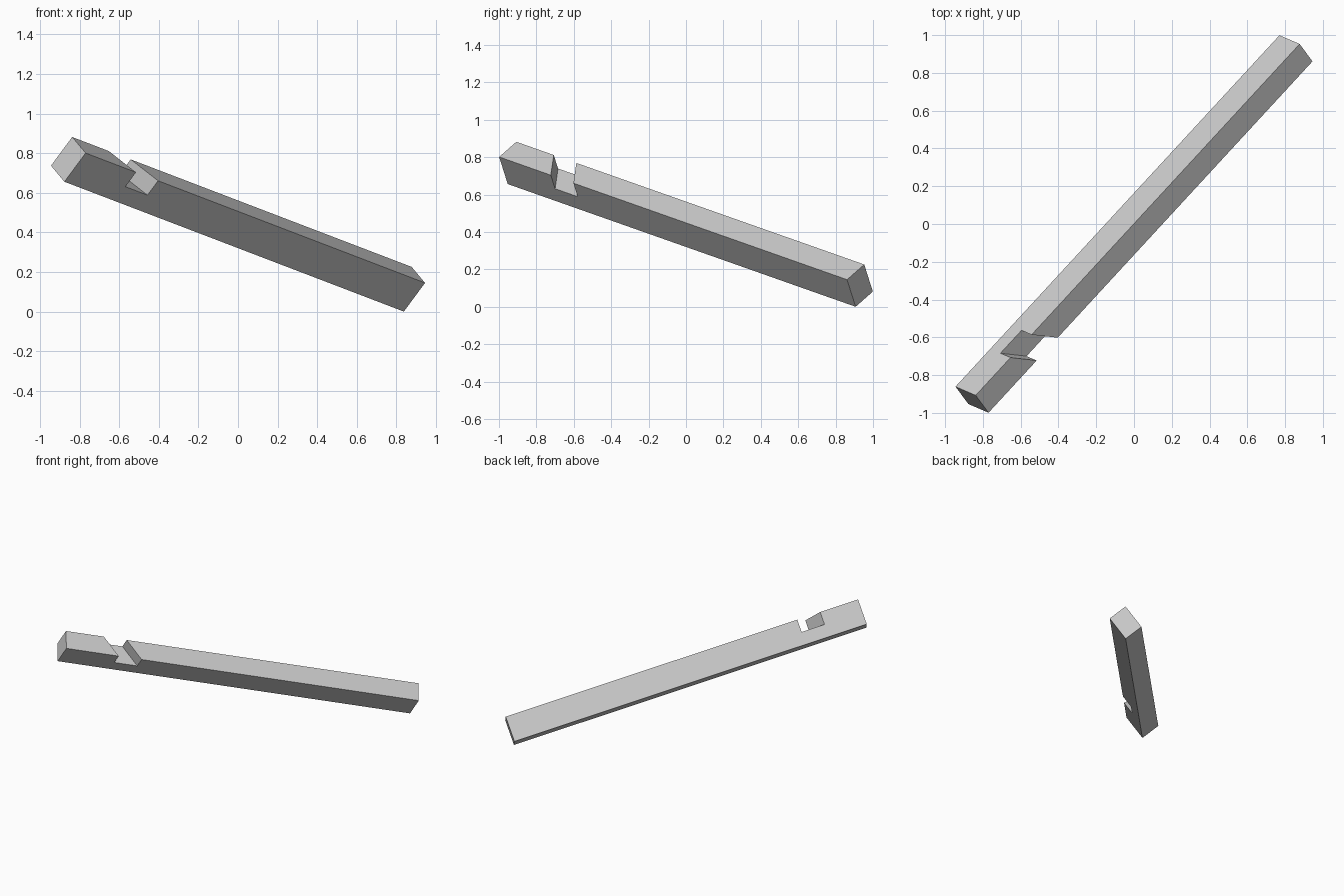
import bpy
import bmesh
from mathutils import Matrix, Vector

if "Cube" in bpy.data.objects:
    bpy.data.objects.remove(bpy.data.objects["Cube"], do_unlink=True)

# Beam edges: along its length, across its thickness, down its depth
LENGTH = Vector((1.715, 1.86, -0.656))
ACROSS = Vector((0.068, -0.092, -0.081))
DOWN = Vector((-0.107, 0.046, -0.145))
frame = Matrix((LENGTH, ACROSS, DOWN)).transposed().to_4x4()
frame.translation = (0, 0, 0.441)

grey = bpy.data.materials.new("plain_grey")
grey.use_nodes = True
colour = (0.6, 0.6, 0.6, 1)
grey.diffuse_color = colour
grey.node_tree.nodes["Principled BSDF"].inputs["Base Color"].default_value = colour


def block(name, start=0, end=1, skew=0, top=0, bottom=1, spread=1):
    """Box in fractions of the beam; skew slides it lengthwise across the thickness."""
    bm = bmesh.new()
    bmesh.ops.create_cube(bm, size=1)
    for v in bm.verts:
        across = v.co.y * spread
        along = (start + end) / 2 - 0.5 + v.co.x * (end - start) + skew * across
        down = (top + bottom) / 2 - 0.5 + v.co.z * (bottom - top)
        v.co = frame @ Vector((along, across, down))
    bmesh.ops.recalc_face_normals(bm, faces=bm.faces)
    mesh = bpy.data.meshes.new(name)
    bm.to_mesh(mesh)
    bm.free()
    mesh.materials.append(grey)
    obj = bpy.data.objects.new(name, mesh)
    bpy.context.collection.objects.link(obj)
    return obj


beam = block("notched_beam")

# Half-depth skewed notches, one in the upper edge and one in the lower edge
cutters = [
    block("upper_notch_cutter", 0.128, 0.193, 0.041, -0.5, 0.5, 2),
    block("lower_notch_cutter", 0.552, 0.611, -0.022, 0.5, 1.5, 2),
]
for cutter in cutters:
    cut = beam.modifiers.new(cutter.name, 'BOOLEAN')
    cut.operation = 'DIFFERENCE'
    cut.solver = 'EXACT'
    cut.object = cutter
    cutter.hide_render = True
    cutter.hide_viewport = True
    cutter.display_type = 'WIRE'
